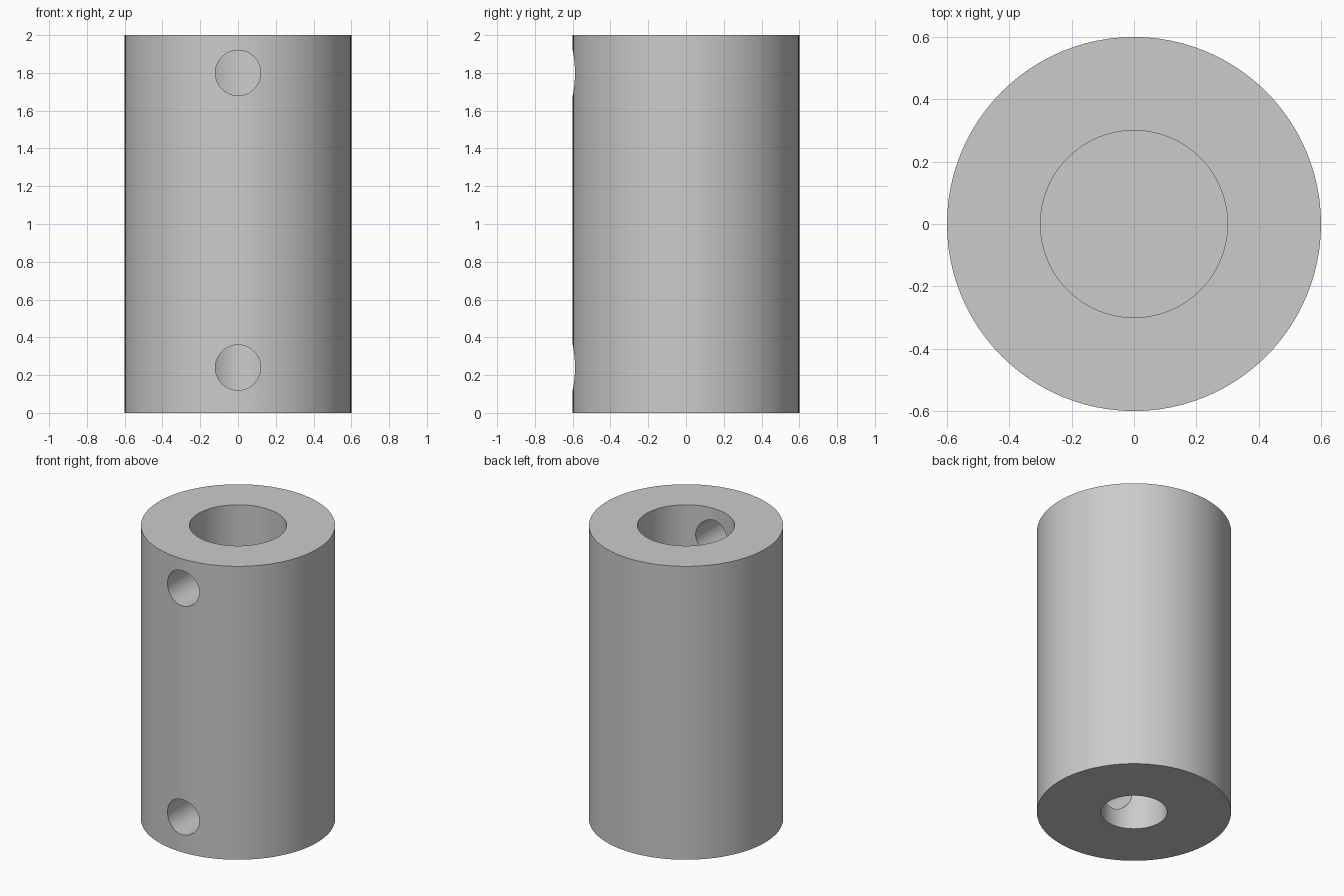
import bpy, bmesh
from math import radians, tau

cube = bpy.data.objects.get("Cube")
if cube:
    bpy.data.objects.remove(cube, do_unlink=True)

HEIGHT, RADIUS, SEGMENTS = 2.0, 0.6, 96
TOP_BORE, BOTTOM_BORE, BORE_DEPTH = 0.3, 0.205, 0.9
HOLE_RADIUS, HOLE_HEIGHTS = 0.12, (0.24, 1.8)

grey = bpy.data.materials.new("plain grey")
grey.use_nodes = True
color = (0.6, 0.6, 0.6, 1)
grey.diffuse_color = color
grey.node_tree.nodes["Principled BSDF"].inputs["Base Color"].default_value = color

# Sleeve: one turned profile with a blind bore at each end
profile = [(0, BORE_DEPTH), (BOTTOM_BORE, BORE_DEPTH), (BOTTOM_BORE, 0),
           (RADIUS, 0), (RADIUS, HEIGHT), (TOP_BORE, HEIGHT),
           (TOP_BORE, HEIGHT - BORE_DEPTH), (0, HEIGHT - BORE_DEPTH)]
bm = bmesh.new()
verts = [bm.verts.new((r, 0, z)) for r, z in profile]
edges = [bm.edges.new(pair) for pair in zip(verts, verts[1:])]
bmesh.ops.spin(bm, geom=verts + edges, axis=(0, 0, 1), cent=(0, 0, 0),
               angle=tau, steps=SEGMENTS)
bmesh.ops.remove_doubles(bm, verts=bm.verts, dist=0.0001)
bmesh.ops.recalc_face_normals(bm, faces=bm.faces)
mesh = bpy.data.meshes.new("coupling_sleeve")
bm.to_mesh(mesh)
bm.free()
mesh.materials.append(grey)
sleeve = bpy.data.objects.new("coupling_sleeve", mesh)
bpy.context.collection.objects.link(sleeve)


def drill_front_hole(z):
    """Cut a radial screw hole through the front wall into the bore."""
    bpy.ops.mesh.primitive_cylinder_add(
        vertices=64, radius=HOLE_RADIUS, depth=0.8,
        location=(0, -0.4, z), rotation=(radians(90), 0, 0))
    cutter = bpy.context.object
    cutter.name = "screw_hole_cutter"
    cutter.hide_render = True
    cutter.data.materials.append(grey)
    cut = sleeve.modifiers.new("screw_hole", "BOOLEAN")
    cut.operation = "DIFFERENCE"
    cut.solver = "EXACT"
    cut.object = cutter
    bpy.ops.object.select_all(action="DESELECT")
    sleeve.select_set(True)
    bpy.context.view_layer.objects.active = sleeve
    bpy.ops.object.modifier_apply(modifier=cut.name)
    bpy.data.objects.remove(cutter, do_unlink=True)


# Screw holes
for height in HOLE_HEIGHTS:
    drill_front_hole(height)

bpy.ops.object.shade_smooth_by_angle(angle=radians(30))
